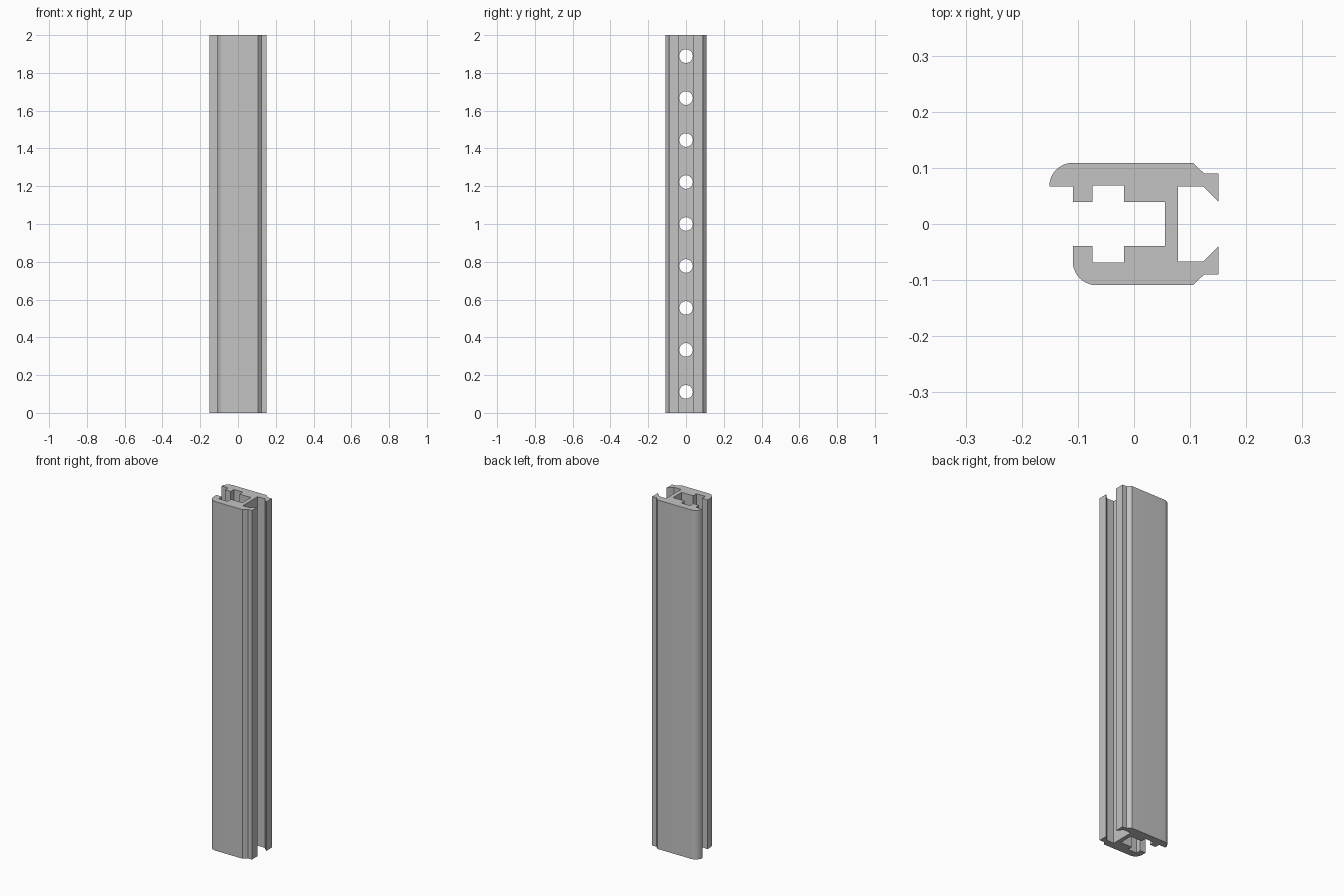
import bpy, bmesh
from math import pi, sin, cos, radians
from mathutils import Matrix, Vector

LENGTH = 2.0
HOLES = 9
HOLE_RADIUS = 0.036

cube = bpy.data.objects.get("Cube")
if cube:
    bpy.data.objects.remove(cube, do_unlink=True)

# Bare metal
metal = bpy.data.materials.new("grey metal")
metal.use_nodes = True
grey = (0.55, 0.55, 0.55, 1)
metal.diffuse_color = grey
metal.node_tree.nodes["Principled BSDF"].inputs["Base Color"].default_value = grey


def add_object(name, bm):
    bmesh.ops.recalc_face_normals(bm, faces=bm.faces)
    mesh = bpy.data.meshes.new(name)
    bm.to_mesh(mesh)
    bm.free()
    mesh.materials.append(metal)
    obj = bpy.data.objects.new(name, mesh)
    bpy.context.collection.objects.link(obj)
    return obj


def quarter_arc(cx, cy, r, start, steps=10):
    angles = [start + pi / 2 * i / steps for i in range(steps + 1)]
    return [(cx + r * cos(a), cy + r * sin(a)) for a in angles]


# Half profiles, shared by both flanges and mirrored across y
clip_jaw = [(0.078, 0.067), (0.123, 0.067), (0.151, 0.039),
            (0.151, 0.09), (0.125, 0.09), (0.105, 0.109)]
slot = [(-0.109, 0.039), (-0.074, 0.039), (-0.074, 0.069),
        (-0.018, 0.069), (-0.018, 0.039), (0.055, 0.039)]


def mirror_y(points):
    return [(x, -y) for x, y in reversed(points)]


# Rail outline: back flange with overhanging lip, front flange with rounded edge
outline = (clip_jaw
           + quarter_arc(-0.109, 0.067, 0.042, pi / 2)
           + [(-0.109, 0.067)] + slot
           + mirror_y(slot)
           + quarter_arc(-0.067, -0.067, 0.042, pi)
           + mirror_y(clip_jaw))

bm = bmesh.new()
face = bm.faces.new([bm.verts.new((x, y, 0)) for x, y in outline])
ext = bmesh.ops.extrude_face_region(bm, geom=[face])
top = [v for v in ext["geom"] if isinstance(v, bmesh.types.BMVert)]
bmesh.ops.translate(bm, verts=top, vec=Vector((0, 0, LENGTH)))
rail = add_object("rail", bm)

# Row of round holes through the web
bm = bmesh.new()
pitch = LENGTH / HOLES
for i in range(HOLES):
    place = (Matrix.Translation((0.066, 0, pitch * (i + 0.5)))
             @ Matrix.Rotation(pi / 2, 4, "Y"))
    bmesh.ops.create_cone(bm, cap_ends=True, segments=32, radius1=HOLE_RADIUS,
                          radius2=HOLE_RADIUS, depth=0.08, matrix=place)
cutter = add_object("hole_cutter", bm)
cutter.hide_render = True

cut = rail.modifiers.new("holes", "BOOLEAN")
cut.operation = "DIFFERENCE"
cut.solver = "EXACT"
cut.object = cutter

bpy.ops.object.select_all(action="DESELECT")
rail.select_set(True)
bpy.context.view_layer.objects.active = rail
bpy.ops.object.modifier_apply(modifier=cut.name)
bpy.data.objects.remove(cutter, do_unlink=True)
bpy.ops.object.shade_smooth_by_angle(angle=radians(30))
